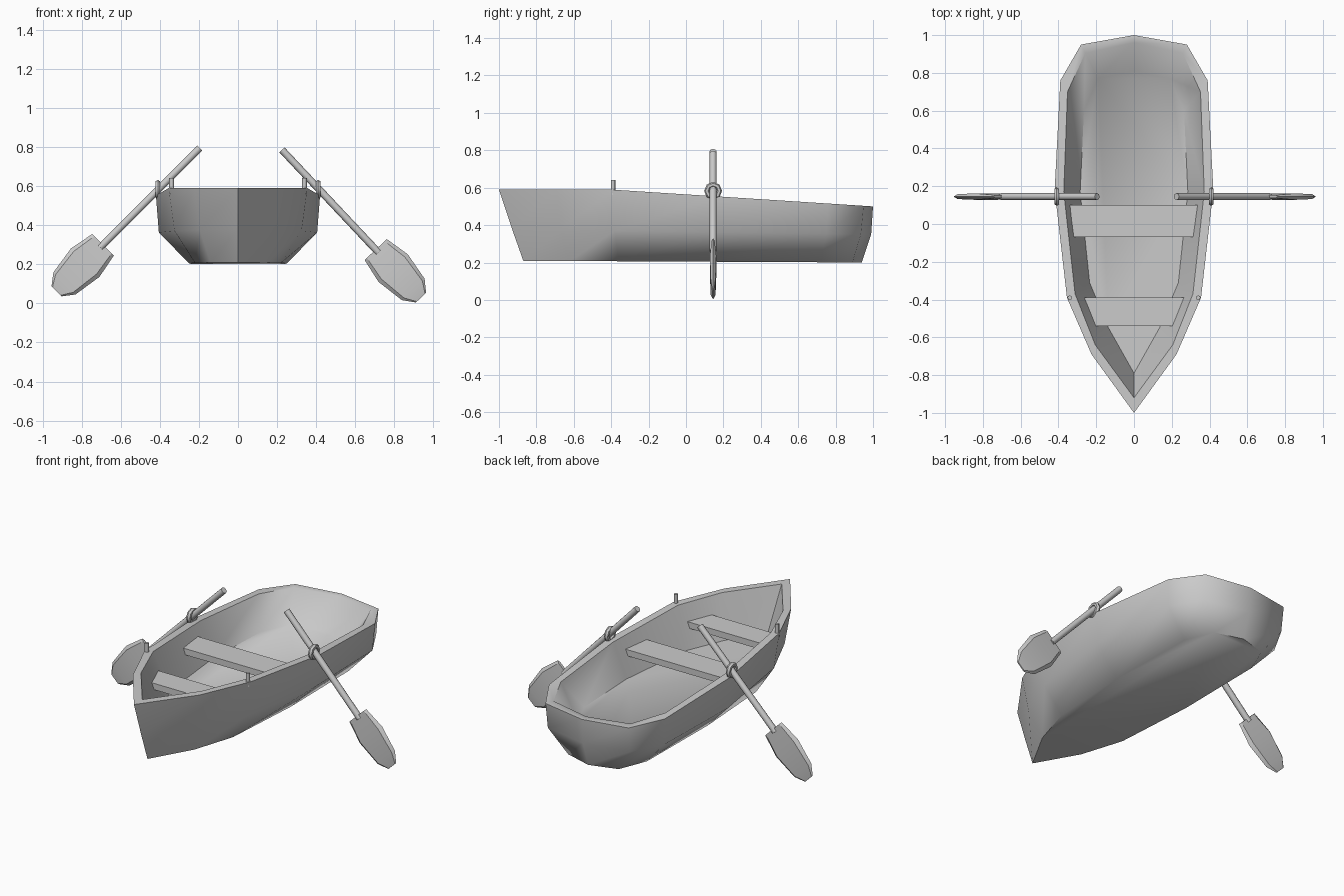
import bpy, bmesh, math
from mathutils import Vector

if "Cube" in bpy.data.objects:
    bpy.data.objects.remove(bpy.data.objects["Cube"])


def make_object(name, bm, angle=40):
    bmesh.ops.recalc_face_normals(bm, faces=bm.faces)
    me = bpy.data.meshes.new(name)
    bm.to_mesh(me)
    bm.free()
    ob = bpy.data.objects.new(name, me)
    bpy.context.collection.objects.link(ob)
    bpy.ops.object.select_all(action='DESELECT')
    ob.select_set(True)
    bpy.context.view_layer.objects.active = ob
    bpy.ops.object.shade_smooth_by_angle(angle=math.radians(angle))
    return ob


def loft(rings):
    # skin closed rings of equal length and cap both ends
    bm = bmesh.new()
    vs = [[bm.verts.new(p) for p in r] for r in rings]
    n = len(vs[0])
    for a, b in zip(vs, vs[1:]):
        for i in range(n):
            j = (i + 1) % n
            bm.faces.new((a[i], a[j], b[j], b[i]))
    bm.faces.new(vs[0])
    bm.faces.new(vs[-1])
    return bm


def sheer(y):
    return 0.59 - 0.09 * max(0, y + 0.4) / 1.4


def full_ring(half, z):
    # half outline from bow to stern, mirrored to a closed loop
    pts = half + [(-x, y) for x, y in half[-2:0:-1]]
    return [(x, y, z(y)) for x, y in pts]


# hull: outer bottom, bilge, outer rim, inner rim, floor
bottom = [(0, -.87), (.14, -.62), (.22, -.36), (.25, .15), (.24, .72), (.17, .89), (0, .94)]
bilge = [(0, -.93), (.195, -.67), (.325, -.38), (.405, .17), (.38, .75), (.275, .935), (0, .99)]
rim_out = [(0, -1), (.225, -.69), (.355, -.39), (.42, .18), (.39, .76), (.28, .95), (0, 1)]
rim_in = [(0, -.92), (.205, -.64), (.312, -.37), (.372, .17), (.352, .70), (.258, .905), (0, .96)]
floor = [(0, -.79), (.135, -.55), (.235, -.31), (.285, .17), (.265, .60), (.19, .77), (0, .81)]
hull = loft([
    full_ring(bottom, lambda y: .205 - .005 * y),
    full_ring(bilge, lambda y: .365 - .015 * y),
    full_ring(rim_out, sheer),
    full_ring(rim_in, sheer),
    full_ring(floor, lambda y: .35),
])
make_object("hull", hull, 55)


# seats: trapezoid planks
def seat(name, y0, w0, y1, w1):
    make_object(name, loft([[(-w0, y0, z), (w0, y0, z), (w1, y1, z), (-w1, y1, z)]
                            for z in (.455, .493)]))


seat("middle_seat", -.07, .33, .10, .345)
seat("front_seat", -.54, .22, -.39, .275)


def circle(c, u, v, r, n):
    return [c + r * (math.cos(2 * math.pi * i / n) * u + math.sin(2 * math.pi * i / n) * v)
            for i in range(n)]


Y = Vector((0, 1, 0))
OAR_Y = .145

for side, label, top, tip in ((-1, "left", (-.195, .795), (-.935, .055)),
                              (1, "right", (.225, .785), (.94, .025))):
    a = Vector((top[0], OAR_Y, top[1]))
    d = (Vector((tip[0], OAR_Y, tip[1])) - a).normalized()
    w = d.cross(Y)
    # oar shaft
    make_object(label + "_oar_shaft",
                loft([circle(a + d * s, w, Y, .0185, 8) for s in (0, .72)]), 50)
    # oar blade: thin six-sided sections along the shaft line
    rings = []
    for s, hw, t in ((.70, .078, .008), (.83, .103, .017), (.98, .08, .013), (1.038, .036, .004)):
        rings.append([a + d * s + w * (hw * k) + Y * (t * m) for k, m in
                      ((1, 0), (.8, 1), (-.8, 1), (-1, 0), (-.8, -1), (.8, -1))])
    make_object(label + "_oar_blade", loft(rings), 30)
    # oarlock ring
    bpy.ops.mesh.primitive_torus_add(major_segments=8, minor_segments=6, major_radius=.034,
                                     minor_radius=.014, location=(side * .41, OAR_Y, .583),
                                     rotation=(0, math.pi / 2, 0))
    bpy.context.object.name = label + "_oarlock"
    bpy.ops.object.shade_smooth_by_angle(angle=math.radians(40))
    # rim post
    c = Vector((side * .34, -.39, 0))
    make_object(label + "_rim_post",
                loft([circle(c + Vector((0, 0, z)), Vector((1, 0, 0)), Y, .012, 8)
                      for z in (.56, .642)]), 50)
